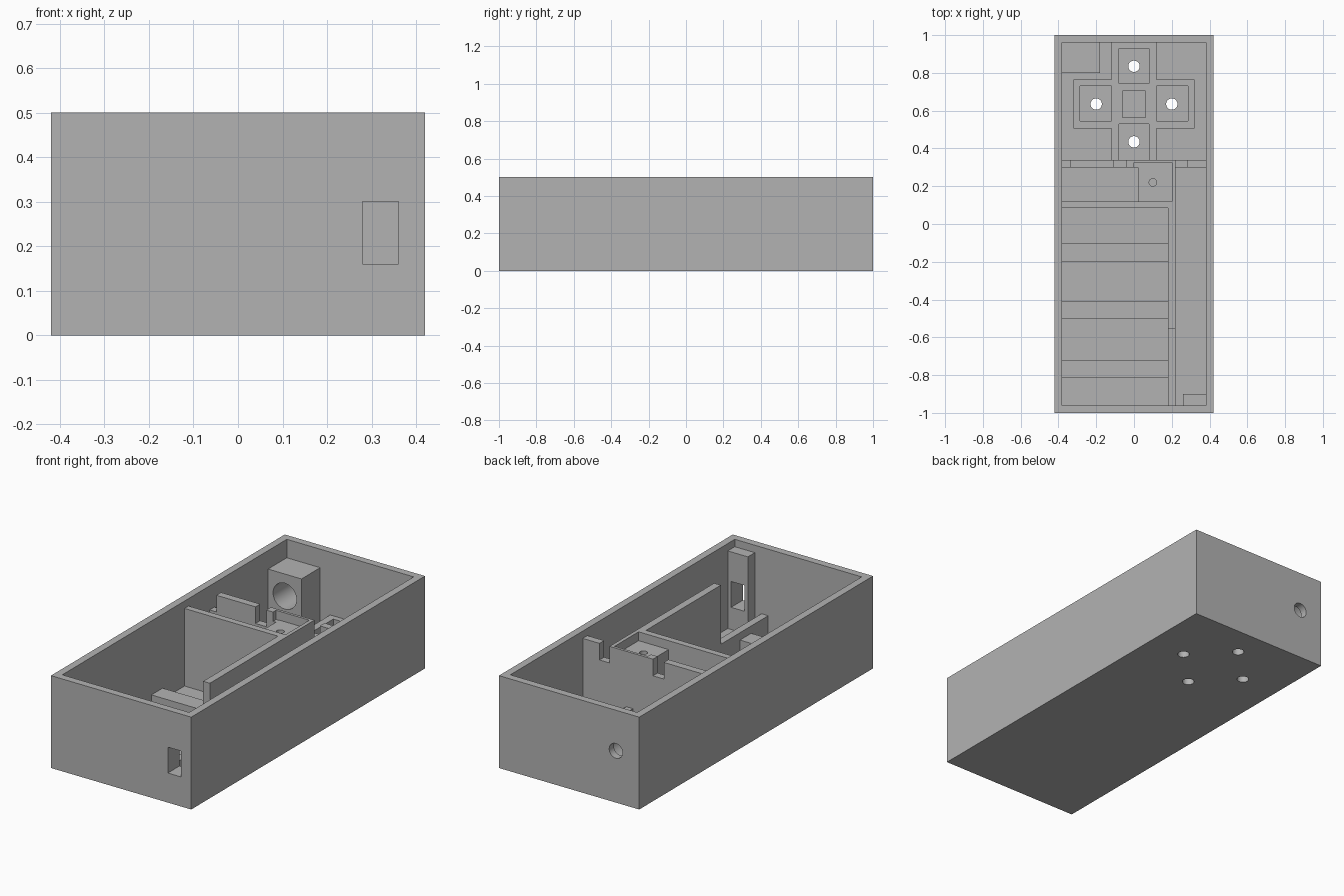
import bpy

cube = bpy.data.objects.get("Cube")
if cube:
    bpy.data.objects.remove(cube, do_unlink=True)

grey = bpy.data.materials.new("plain_grey")
grey.use_nodes = True
colour = (0.45, 0.45, 0.45, 1)
grey.diffuse_color = colour
grey.node_tree.nodes["Principled BSDF"].inputs["Base Color"].default_value = colour

FLOOR = 0.04   # floor top
WALL = 0.46    # top of the inner walls
BASE = 0.03    # parts sink slightly into the floor


def box(name, x0, x1, y0, y1, z0, z1):
    bpy.ops.mesh.primitive_cube_add(
        size=1, location=((x0 + x1) / 2, (y0 + y1) / 2, (z0 + z1) / 2))
    ob = bpy.context.object
    ob.name = name
    ob.scale = (x1 - x0, y1 - y0, z1 - z0)
    bpy.ops.object.transform_apply(location=True, rotation=False, scale=True)
    ob.data.materials.append(grey)
    return ob


def rod(x, y, z, r, depth, along_y=False):
    bpy.ops.mesh.primitive_cylinder_add(
        vertices=48, radius=r, depth=depth, location=(x, y, z),
        rotation=(1.570796 if along_y else 0, 0, 0))
    ob = bpy.context.object
    ob.data.materials.append(grey)
    return ob


def combine(target, others, operation="DIFFERENCE"):
    for other in others:
        other.hide_render = True
        mod = target.modifiers.new("combine", "BOOLEAN")
        mod.operation = operation
        mod.solver = "EXACT"
        mod.object = other
        bpy.context.view_layer.objects.active = target
        bpy.ops.object.modifier_apply(modifier=mod.name)
        bpy.data.objects.remove(other, do_unlink=True)


# Open case with switch window, cable hole and four floor holes
hole_spots = [(0, 0.835), (0, 0.435), (-0.2, 0.635), (0.2, 0.635)]
case = box("case", -0.42, 0.42, -1, 1, 0, 0.5)
combine(case, [box("cut", -0.38, 0.38, -0.96, 0.96, FLOOR, 0.6),
               box("cut", 0.28, 0.36, -1.1, -0.9, 0.16, 0.30),
               rod(-0.28, 1, 0.28, 0.04, 0.2, True)]
        + [rod(x, y, 0, 0.03, 0.2) for x, y in hole_spots])

# Switch block behind the front window
switch_block = box("switch_block", 0.26, 0.38, -0.96, -0.90, BASE, WALL)
combine(switch_block, [box("cut", 0.28, 0.36, -1.1, -0.8, 0.16, 0.30)])

# Socket block in the rear corner
socket_block = box("socket_block", -0.38, -0.18, 0.80, 0.96, BASE, 0.40)
combine(socket_block, [rod(-0.28, 0.88, 0.28, 0.07, 0.3, True)])

# Battery bay: side wall, low side wall, end wall and floor ribs
box("bay_side_wall", 0.18, 0.22, -0.555, 0.12, BASE, WALL)
box("bay_low_wall", 0.18, 0.22, -0.96, -0.555, BASE, 0.14)
box("bay_end_wall", -0.38, 0.18, 0.085, 0.12, BASE, WALL)
for i, y in enumerate((-0.15, -0.455, -0.767)):
    box(f"bay_rib_{i + 1}", -0.38, 0.18, y - 0.048, y + 0.048, BASE, 0.10)

# Notched cross wall with a shallow pocket beside it
cross_wall = box("cross_wall", -0.38, 0.38, 0.30, 0.34, BASE, WALL)
combine(cross_wall, [box("cut", x0, x1, 0.2, 0.4, 0.37, 0.6)
                     for x0, x1 in ((-0.5, -0.34), (-0.105, -0.04), (0.22, 0.28))]
        + [box("cut", 0, 0.2, 0.2, 0.325, 0.41, 0.6)])
box("pocket_side_wall", 0.20, 0.22, 0.12, 0.30, BASE, WALL)
pocket_block = box("pocket_block", 0.02, 0.20, 0.12, 0.325, BASE, 0.412)
combine(pocket_block, [rod(0.10, 0.22, 0.4, 0.02, 0.4)])

# Cross-shaped sensor tray with five square wells
tray = box("sensor_tray", -0.12, 0.12, 0.34, 0.96, BASE, 0.16)
combine(tray, [box("arm", -0.32, 0.32, 0.505, 0.765, BASE, 0.16)], "UNION")
wells = ((-0.08, 0.08, 0.745, 0.93), (-0.08, 0.08, 0.33, 0.53),
         (-0.285, -0.12, 0.545, 0.73), (0.12, 0.285, 0.545, 0.73),
         (-0.06, 0.06, 0.565, 0.705))
combine(tray, [box("cut", *w, 0, 0.3) for w in wells])

# Keep round holes smooth and edges sharp
for ob in (case, socket_block, pocket_block):
    bpy.ops.object.select_all(action="DESELECT")
    ob.select_set(True)
    bpy.context.view_layer.objects.active = ob
    bpy.ops.object.shade_smooth_by_angle()
